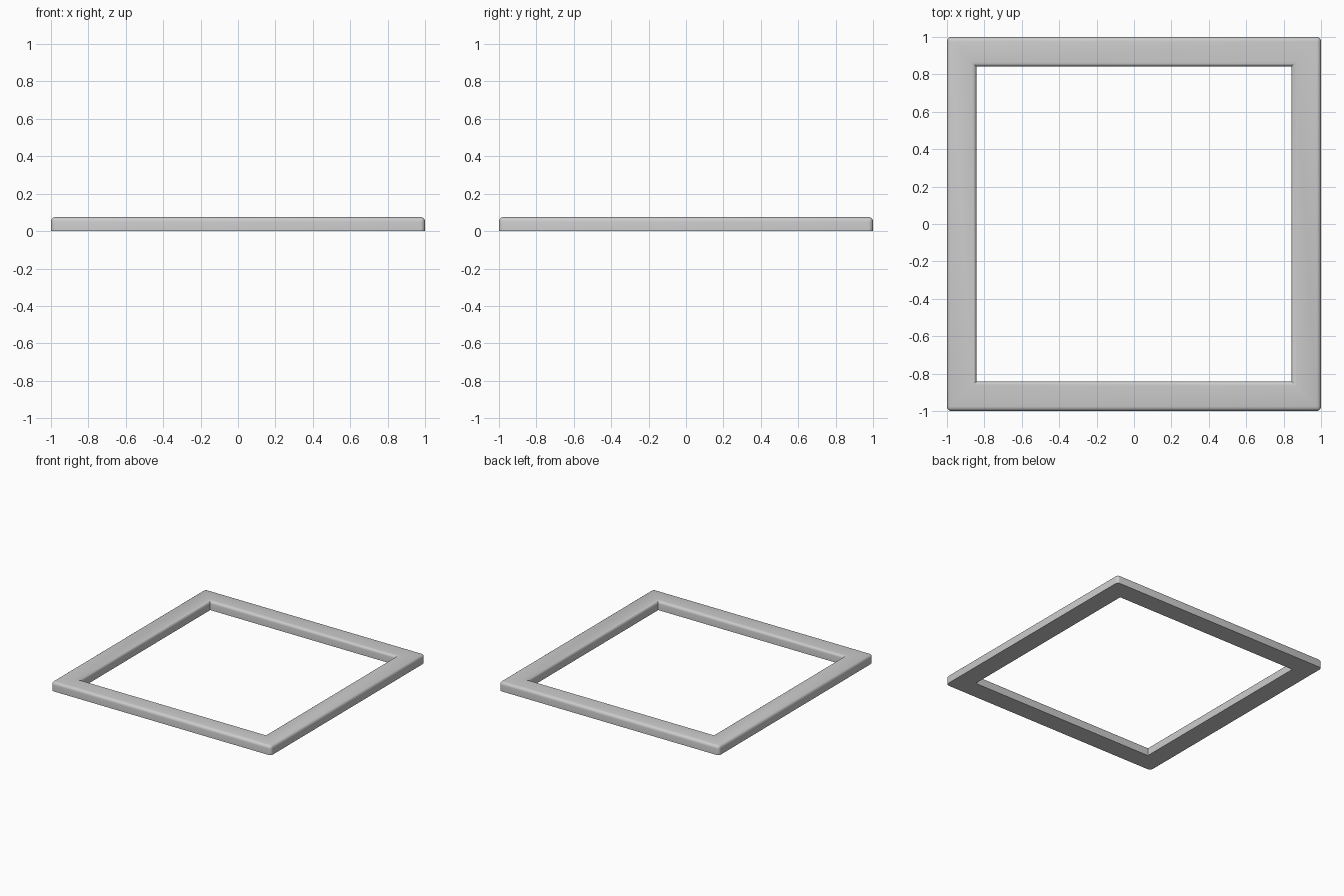
import bpy, bmesh

if "Cube" in bpy.data.objects:
    bpy.data.objects.remove(bpy.data.objects["Cube"])

OUTER, INNER, HEIGHT, ROUND = 1.0, 0.842, 0.075, 0.024
CORNERS = [(-1, -1), (1, -1), (1, 1), (-1, 1)]

# Rectangular section swept around a square with mitred corners
section = [(OUTER, 0), (OUTER, HEIGHT), (INNER, HEIGHT), (INNER, 0)]
bm = bmesh.new()
rings = [[bm.verts.new((sx * r, sy * r, z)) for r, z in section] for sx, sy in CORNERS]
for i in range(4):
    a, b = rings[i], rings[(i + 1) % 4]
    for j in range(4):
        k = (j + 1) % 4
        bm.faces.new((a[j], b[j], b[k], a[k]))
bmesh.ops.recalc_face_normals(bm, faces=bm.faces)

# Round the top rims and the outer upright corners, keep the base sharp
def rounded(edge):
    p, q = (v.co for v in edge.verts)
    rim = p.z > 0 and q.z > 0 and abs(abs(p.x) - abs(q.x)) < 1e-5
    upright = abs(p.z - q.z) > 1e-5 and abs(p.x) > 0.95
    return rim or upright

edges = [e for e in bm.edges if rounded(e)]
bmesh.ops.bevel(bm, geom=edges, offset=ROUND, segments=4, profile=0.5,
                affect='EDGES', clamp_overlap=True)

mesh = bpy.data.meshes.new("square_frame")
bm.to_mesh(mesh)
bm.free()
frame = bpy.data.objects.new("square_frame", mesh)
bpy.context.collection.objects.link(frame)
bpy.context.view_layer.objects.active = frame
frame.select_set(True)
bpy.ops.object.shade_smooth_by_angle(angle=0.7)
